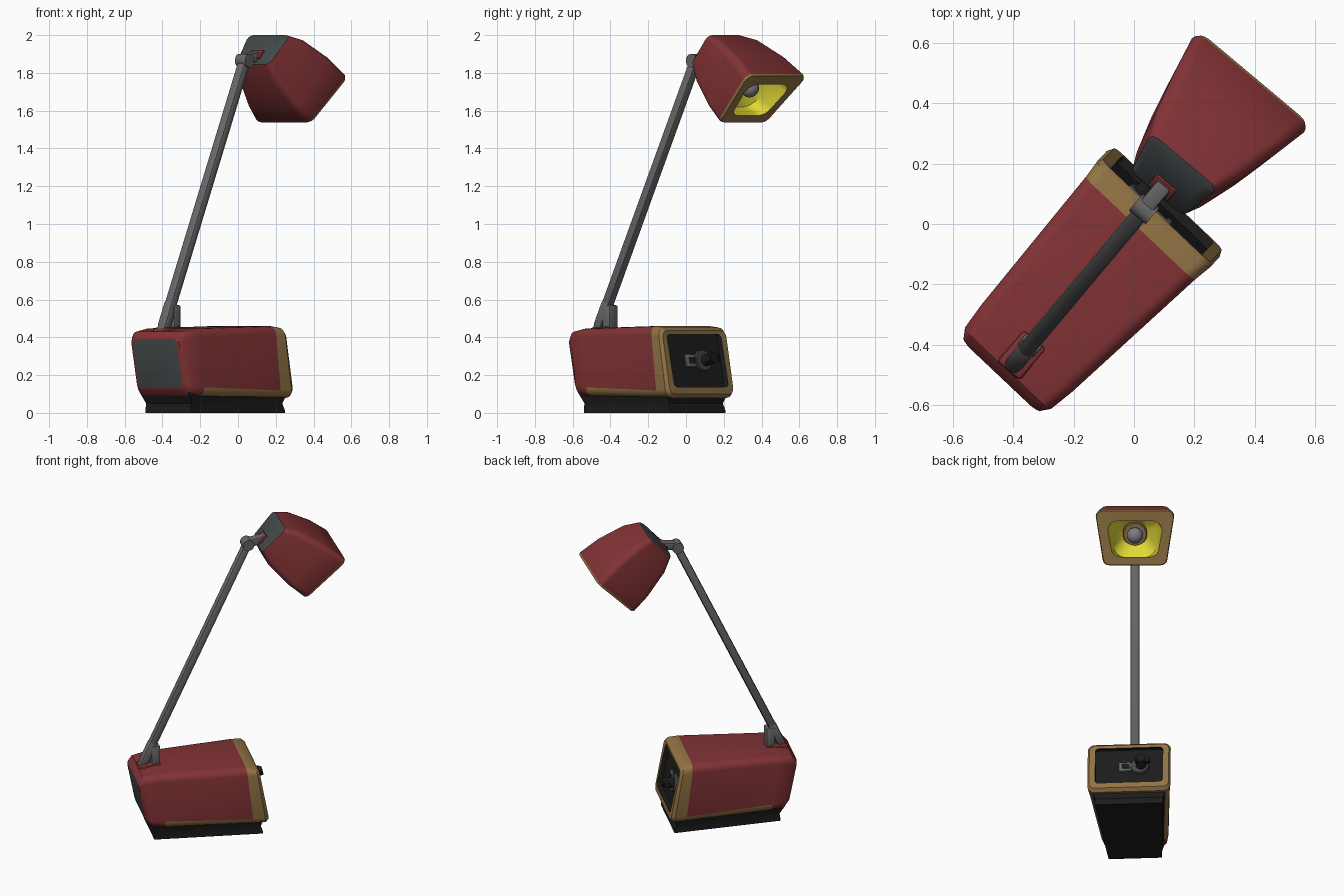
import bpy, bmesh, math
from mathutils import Vector, Matrix

if "Cube" in bpy.data.objects:
    bpy.data.objects.remove(bpy.data.objects["Cube"])

def mat(name, rgb):
    m = bpy.data.materials.new(name)
    m.diffuse_color = (*rgb, 1)
    m.use_nodes = True
    m.node_tree.nodes["Principled BSDF"].inputs["Base Color"].default_value = m.diffuse_color
    return m

RED = mat("red", (.225, .033, .036))
GOLD = mat("tan_gold", (.29, .175, .06))
STEEL = mat("arm_grey", (.14, .14, .145))
PANEL = mat("panel_grey", (.055, .066, .068))
BLACK = mat("black", (.012, .012, .012))
YELLOW = mat("reflector_yellow", (.74, .68, .035))
BROWN = mat("socket_brown", (.25, .15, .07))
BULB = mat("bulb_grey", (.2, .2, .22))

# Local frames: x runs along the lamp (u), y is sideways (v)
BASE = Matrix.Rotation(math.radians(46.6), 4, 'Z') @ Matrix.Translation((0, -.025, 0))
UPPER = Matrix.Rotation(math.radians(50), 4, 'Z') @ Matrix.Translation((0, .006, 0))

def finish(name, bm, mats, frame, angle=35):
    bmesh.ops.recalc_face_normals(bm, faces=bm.faces)
    me = bpy.data.meshes.new(name)
    bm.to_mesh(me)
    bm.free()
    for m in mats:
        me.materials.append(m)
    ob = bpy.data.objects.new(name, me)
    bpy.context.collection.objects.link(ob)
    ob.matrix_world = frame
    bpy.ops.object.select_all(action='DESELECT')
    ob.select_set(True)
    bpy.context.view_layer.objects.active = ob
    bpy.ops.object.shade_smooth_by_angle(angle=math.radians(angle))
    return ob

def section(top, bottom, wt, wb, r, n=5):
    """Rounded trapezoid spanning two side-profile points."""
    t, b = Vector((top[0], 0, top[1])), Vector((bottom[0], 0, bottom[1]))
    up, mid = (t - b).normalized(), (t + b) / 2
    h = (t - b).length / 2
    pts = []
    for k, (sy, sz) in enumerate([(1, 1), (-1, 1), (-1, -1), (1, -1)]):
        w = wt if sz > 0 else wb
        for i in range(n):
            a = math.pi / 2 * (k + i / (n - 1))
            y = sy * (w - r) + r * math.cos(a)
            z = sz * (h - r) + r * math.sin(a)
            pts.append(mid + up * z + Vector((0, y, 0)))
    return pts

def loft(name, sections, segment_mats, caps, mats, frame, cut_z=None):
    bm = bmesh.new()
    rings = [[bm.verts.new(p) for p in section(*s)] for s in sections]
    for a, b, m in zip(rings, rings[1:], segment_mats):
        for i in range(len(a)):
            k = (i + 1) % len(a)
            bm.faces.new((a[i], a[k], b[k], b[i])).material_index = m
    for ring, m in ((rings[0], caps[0]), (rings[-1], caps[1])):
        bm.faces.new(ring).material_index = m
    if cut_z:  # gold sill along the lower edge
        bmesh.ops.bisect_plane(bm, geom=bm.verts[:] + bm.edges[:] + bm.faces[:],
                               plane_co=(0, 0, cut_z), plane_no=(.03, 0, 1))
        for f in bm.faces:
            c = f.calc_center_median()
            if f.material_index == 0 and c.x > -.5 and c.z + .03 * c.x < cut_z:
                f.material_index = 1
    return finish(name, bm, mats, frame)

def rod(name, p, q, w, h, m, frame, sides=0, bevel=.008):
    """Bevelled bar, or a cylinder when sides is given, from p to q."""
    p, q = Vector(p), Vector(q)
    d = q - p
    bm = bmesh.new()
    if sides:
        bmesh.ops.create_cone(bm, segments=sides, radius1=w, radius2=h, depth=d.length, cap_ends=True)
    else:
        bmesh.ops.create_cube(bm, size=1)
        bmesh.ops.scale(bm, vec=(h, w, d.length), verts=bm.verts)
        bmesh.ops.bevel(bm, geom=bm.edges[:], offset=bevel, segments=2, affect='EDGES', profile=.5)
    x = Vector((0, 1, 0)).cross(d)
    x = x.normalized() if x.length > 1e-5 else Vector((1, 0, 0))
    z = d.normalized()
    rot = Matrix((x, z.cross(x), z)).transposed().to_4x4()
    bm.transform(Matrix.Translation((p + q) / 2) @ rot)
    return finish(name, bm, [m], frame)

# Base housing: grey back panel, red shell, gold front frame, black recess
loft("base_housing", [
    ((-.672, .388), (-.622, .135), .158, .158, .025),
    ((-.67, .40), (-.615, .12), .174, .174, .035),
    ((-.64, .432), (-.585, .092), .196, .196, .045),
    ((-.55, .447), (-.50, .085), .208, .208, .045),
    ((0, .46), (.045, .08), .248, .248, .045),
    ((.06, .452), (.122, .08), .256, .256, .045),
    ((.08, .435), (.142, .10), .245, .245, .035),
    ((.08, .415), (.138, .138), .208, .208, .02),
    ((.05, .415), (.108, .138), .208, .208, .02)],
    [0, 0, 0, 0, 1, 1, 1, 2], (3, 2), [RED, GOLD, BLACK, PANEL], BASE, .12)

# Black plinth under the housing, flared at the floor
bm = bmesh.new()
rings = []
for z, u0, u1, w0, w1 in [(0, -.565, .11, .165, .212), (.015, -.565, .11, .165, .212),
                          (.05, -.56, .095, .165, .208), (.11, -.595, .11, .18, .235)]:
    rings.append([bm.verts.new(c) for c in ((u0, -w0, z), (u1, -w1, z), (u1, w1, z), (u0, w0, z))])
for a, b in zip(rings, rings[1:]):
    for i in range(4):
        bm.faces.new((a[i], a[(i + 1) % 4], b[(i + 1) % 4], b[i]))
bm.faces.new(rings[0])
bm.faces.new(rings[-1])
finish("plinth", bm, [BLACK], BASE)

# Switch on the front panel
N = Vector((.98, 0, .205))
def on_panel(v, off):
    return Vector((.079, v, .276)) + N * off
rod("switch_disc", on_panel(.065, -.01), on_panel(.065, .015), .06, .055, PANEL, BASE, 24)
rod("switch_knob", on_panel(.075, .01), on_panel(.075, .085), .032, .028, BLACK, BASE, 20)
rod("switch_lever", on_panel(.08, .06) + Vector((0, .05, 0)), on_panel(.08, .06) - Vector((0, .04, 0)),
    .035, .035, BLACK, BASE)
rod("socket_plate", on_panel(-.025, -.01), on_panel(-.025, .01), .08, .07, STEEL, BASE)
rod("socket_hole", on_panel(-.02, .005), on_panel(-.02, .014), .045, .035, BLACK, BASE, 0, .002)

# Arm with its hinges
rod("arm", (-.62, 0, .42), (.06, 0, 1.86), .055, .05, STEEL, UPPER, 0, .014)
rod("arm_foot", (-.605, 0, .45), (-.54, 0, .59), .06, .054, STEEL, UPPER, 0, .014)
rod("hinge_bracket", (-.53, 0, .42), (-.53, 0, .57), .07, .055, STEEL, UPPER)
rod("hinge_mount", (-.64, 0, .43), (-.50, 0, .438), .10, .04, RED, UPPER, 0, .015)
rod("top_hinge", (.06, -.036, 1.865), (.06, .036, 1.865), .036, .036, STEEL, UPPER, 20)
rod("head_link", (.05, 0, 1.868), (.20, 0, 1.895), .055, .05, STEEL, UPPER)
rod("head_slot_trim", (.148, 0, 1.902), (.16, 0, 1.89), .085, .06, RED, UPPER, 0, .003)

# Lamp head: grey back panel, red shade, gold rim, yellow reflector
loft("lamp_head", [
    ((.245, 1.99), (.13, 1.868), .12, .104, .02),
    ((.268, 2.0), (.125, 1.845), .14, .118, .03),
    ((.36, 1.975), (.17, 1.75), .178, .142, .04),
    ((.51, 1.885), (.285, 1.62), .218, .178, .04),
    ((.622, 1.795), (.375, 1.543), .242, .20, .04),
    ((.628, 1.783), (.388, 1.538), .237, .195, .04),
    ((.582, 1.738), (.422, 1.574), .168, .148, .06),
    ((.53, 1.81), (.34, 1.62), .14, .13, .07),
    ((.44, 1.81), (.34, 1.71), .075, .075, .06)],
    [1, 0, 0, 0, 2, 2, 3, 3], (1, 4), [RED, PANEL, GOLD, YELLOW, BROWN], UPPER)

# Brown socket patches on the reflector, bulb in the middle
rod("socket_collar", (.385, 0, 1.765), (.405, 0, 1.745), .075, .07, BROWN, UPPER, 24)
rod("bulb_neck", (.38, 0, 1.77), (.43, 0, 1.72), .035, .035, BULB, UPPER, 16)
bm = bmesh.new()
bmesh.ops.create_uvsphere(bm, u_segments=20, v_segments=12, radius=.05,
                          matrix=Matrix.Translation((.435, 0, 1.72)))
finish("bulb", bm, [BULB], UPPER)
